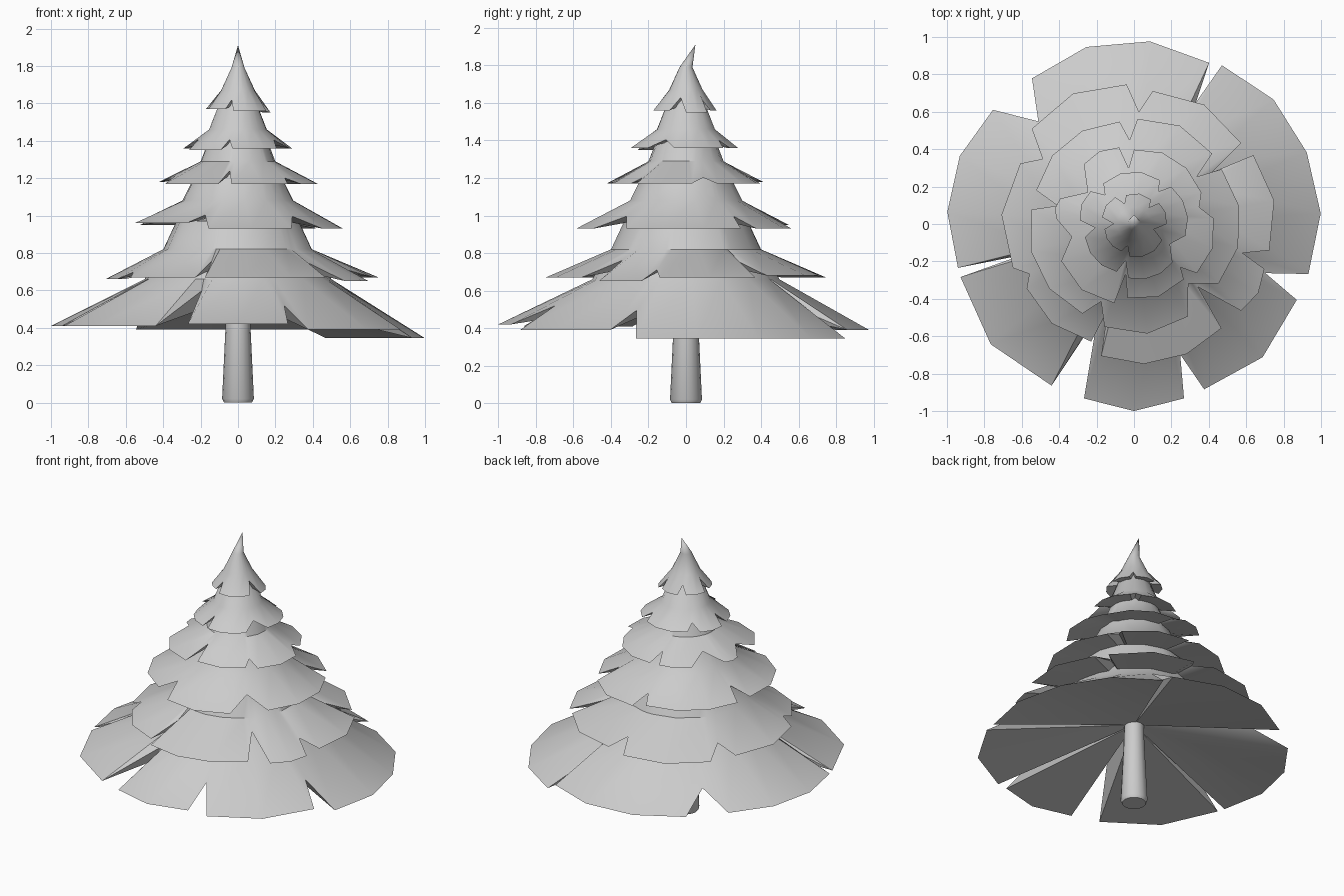
import bpy, bmesh
from math import sin, cos, radians

if "Cube" in bpy.data.objects:
    bpy.data.objects.remove(bpy.data.objects["Cube"])


def finish(name, bm):
    bmesh.ops.recalc_face_normals(bm, faces=bm.faces)
    mesh = bpy.data.meshes.new(name)
    bm.to_mesh(mesh)
    bm.free()
    ob = bpy.data.objects.new(name, mesh)
    bpy.context.collection.objects.link(ob)
    bpy.ops.object.select_all(action='DESELECT')
    ob.select_set(True)
    bpy.context.view_layer.objects.active = ob
    bpy.ops.object.shade_smooth_by_angle(angle=radians(40))
    return ob


def polar(bm, angle, r, z):
    a = radians(angle)
    return bm.verts.new((r * cos(a), r * sin(a), z))


def skirt(name, petals, mid, top, apex, under):
    """One tier of boughs. petal = (start angle, end angle, radius, rim z, radius of notch after it)"""
    rim = []
    for i, (a0, a1, r, z, notch) in enumerate(petals):
        n = max(2, round((a1 - a0) / 20))
        for k in range(n + 1):
            edge = 0.97 if k in (0, n) else 1.0
            rim.append((a0 + (a1 - a0) * k / n, r * edge, z))
        # notch cut back up the slope to the next petal
        nxt = petals[(i + 1) % len(petals)][0]
        if nxt < a1:
            nxt += 360
        t = (r - notch) / (r - mid[0])
        rim.append(((a1 + nxt) / 2, notch, z + 0.8 * t * (mid[1] - z)))
    bm = bmesh.new()
    outer = [polar(bm, *p) for p in rim]
    middle = [polar(bm, p[0], *mid) for p in rim]
    upper = [polar(bm, p[0], *top) for p in rim]
    tip = bm.verts.new(apex)
    core = bm.verts.new((0, 0, under))
    for i in range(len(rim)):
        j = (i + 1) % len(rim)
        bm.faces.new((outer[i], outer[j], middle[j], middle[i]))
        bm.faces.new((middle[i], middle[j], upper[j], upper[i]))
        bm.faces.new((upper[i], upper[j], tip))
        bm.faces.new((outer[j], outer[i], core))
    return finish(name, bm)


# Boughs, lowest tier first
skirt("boughs_1", [
    (-16, 61, 1.0, .345, .73), (65, 125, .98, .39, .75), (141, 194, 1.0, .41, .62),
    (197, 243, 1.0, .41, .53), (254, 286, 1.0, .42, .74), (293, 335, .99, .39, .75)],
    (.5, .66), (.43, .78), (0, 0, .85), .57)
skirt("boughs_2", [
    (-11, 30, .76, .67, .5), (37, 82, .74, .68, .6), (93, 137, .77, .67, .6),
    (152, 200, .71, .66, .62), (211, 250, .69, .67, .48), (256, 310, .75, .67, .48),
    (321, 341, .76, .65, .6)],
    (.4, .82), (.33, .97), (0, 0, 1.05), .78)
skirt("boughs_3", [
    (-35, 32, .57, .93, .42), (42, 88, .58, .93, .45), (98, 161, .57, .95, .42),
    (172, 240, .57, .96, .45), (254, 300, .59, .93, .43)],
    (.3, 1.08), (.23, 1.22), (0, 0, 1.3), 1.02)
skirt("boughs_4", [
    (-38, 4, .44, 1.17, .36), (25, 90, .41, 1.17, .3), (101, 130, .43, 1.18, .3),
    (161, 176, .43, 1.18, .34), (207, 256, .45, 1.17, .27), (265, 312, .41, 1.17, .34)],
    (.2, 1.29), (.15, 1.42), (0, 0, 1.5), 1.25)
skirt("boughs_5", [
    (-13, 45, .29, 1.36, .22), (60, 127, .28, 1.36, .22), (143, 176, .3, 1.36, .21),
    (195, 250, .28, 1.35, .2), (264, 315, .3, 1.36, .22)],
    (.155, 1.46), (.1, 1.6), (0, 0, 1.68), 1.42)
skirt("boughs_top", [
    (0, 40, .18, 1.55, .12), (55, 105, .165, 1.56, .12), (125, 168, .18, 1.57, .11),
    (190, 245, .165, 1.57, .12), (262, 330, .18, 1.56, .11)],
    (.09, 1.67), (.035, 1.79), (0, .05, 1.91), 1.6)

# Trunk with a slightly rounded foot
bm = bmesh.new()
rings = [[polar(bm, k * 360 / 16, r, z) for k in range(16)]
         for r, z in [(.075, 0), (.085, .02), (.066, .42), (.06, .62)]]
for lo, hi in zip(rings, rings[1:]):
    for k in range(16):
        bm.faces.new((lo[k], lo[(k + 1) % 16], hi[(k + 1) % 16], hi[k]))
bm.faces.new(rings[0])
bm.faces.new(rings[-1])
finish("trunk", bm)
